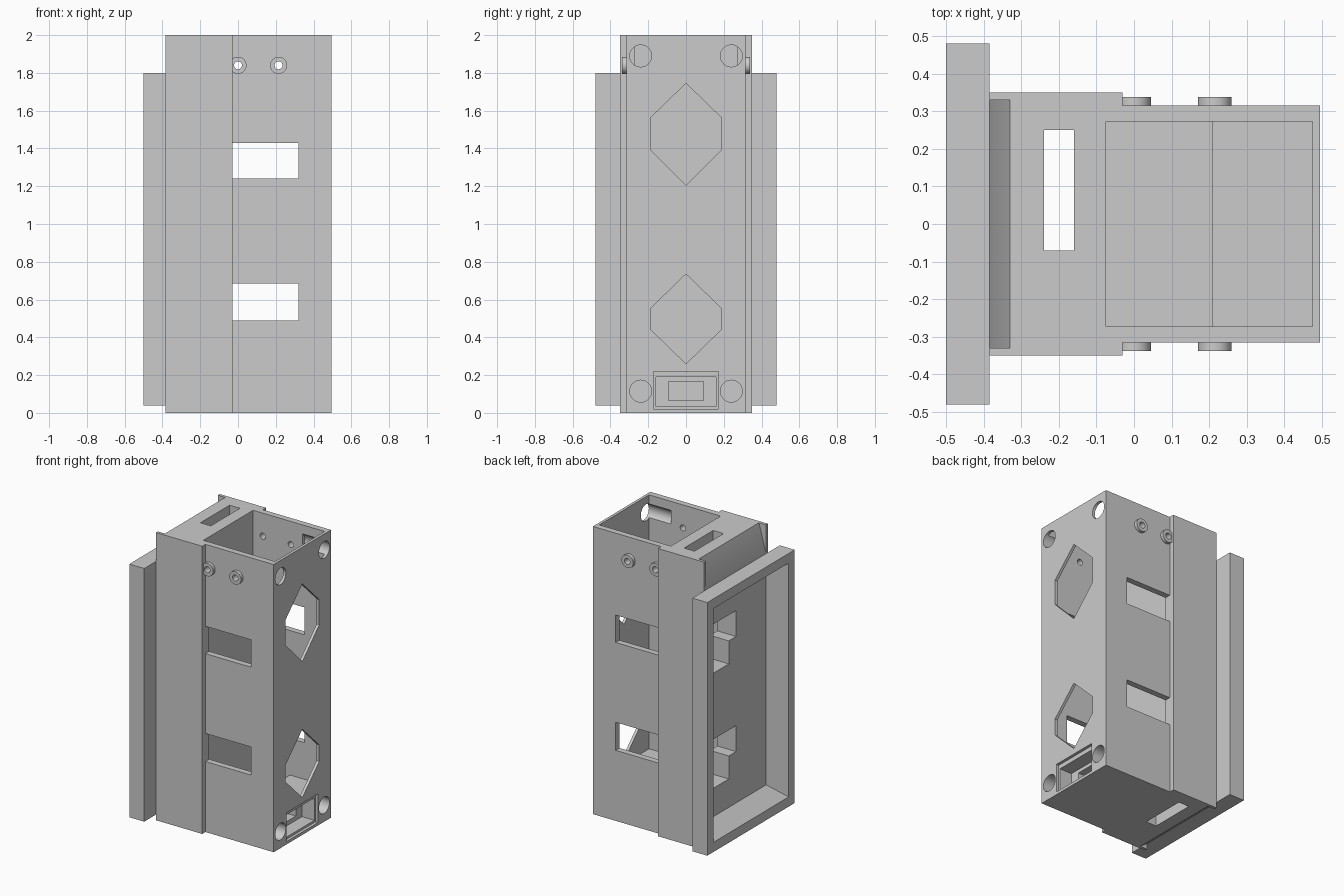
import bpy
import bmesh
from math import radians
from mathutils import Matrix, Vector

if "Cube" in bpy.data.objects:
    bpy.data.objects.remove(bpy.data.objects["Cube"], do_unlink=True)

grey = bpy.data.materials.new("plain grey")
grey.use_nodes = True
COLOUR = (0.6, 0.6, 0.6, 1)
grey.diffuse_color = COLOUR
grey.node_tree.nodes["Principled BSDF"].inputs["Base Color"].default_value = COLOUR


def make(name, bm):
    bmesh.ops.recalc_face_normals(bm, faces=bm.faces)
    mesh = bpy.data.meshes.new(name)
    bm.to_mesh(mesh)
    bm.free()
    mesh.materials.append(grey)
    obj = bpy.data.objects.new(name, mesh)
    bpy.context.scene.collection.objects.link(obj)
    return obj


def box(name, x, y, z):
    bm = bmesh.new()
    bmesh.ops.create_cube(bm, size=1)
    for v in bm.verts:
        v.co = Vector([(a + b) / 2 + c * (b - a) for c, (a, b) in zip(v.co, (x, y, z))])
    return make(name, bm)


def cylinder(name, centre, radius, length, axis):
    bm = bmesh.new()
    turn = Matrix.Rotation(radians(90), 4, "Y" if axis == "X" else "X")
    bmesh.ops.create_cone(bm, cap_ends=True, segments=40, radius1=radius, radius2=radius,
                          depth=length, matrix=Matrix.Translation(centre) @ turn)
    return make(name, bm)


def prism(name, points, offset):
    bm = bmesh.new()
    face = bm.faces.new([bm.verts.new(p) for p in points])
    new = bmesh.ops.extrude_face_region(bm, geom=[face])["geom"]
    bmesh.ops.translate(bm, vec=offset, verts=[g for g in new if isinstance(g, bmesh.types.BMVert)])
    return make(name, bm)


def combine(target, tools, operation="DIFFERENCE"):
    for tool in tools:
        mod = target.modifiers.new("cut", "BOOLEAN")
        mod.object, mod.operation, mod.solver = tool, operation, "EXACT"
        graph = bpy.context.evaluated_depsgraph_get()
        mesh = bpy.data.meshes.new_from_object(target.evaluated_get(graph))
        target.modifiers.clear()
        target.data = mesh
        bpy.data.objects.remove(tool, do_unlink=True)


# Main housing with the thicker rear section
housing = box("housing", (-0.1, 0.495), (-0.315, 0.315), (0, 2))
combine(housing, [box("rear_section", (-0.385, -0.03), (-0.35, 0.35), (0, 2))], "UNION")

# Open-topped compartment, stepped around the socket block
cuts = [box("compartment", (-0.075, 0.475), (-0.273, 0.273), (0.235, 2.1)),
        box("lower_compartment", (-0.075, 0.208), (-0.273, 0.273), (0.04, 0.3)),
        box("vertical_slot", (-0.24, -0.16), (-0.07, 0.25), (-0.1, 2.1))]

# Side windows
for low, high in ((1.24, 1.43), (0.49, 0.685)):
    cuts.append(box("window", (-0.03, 0.32), (-0.5, 0.5), (low, high)))

# Stretched hexagonal openings
for bottom, low, high, top in ((1.205, 1.39, 1.565, 1.745), (0.26, 0.44, 0.555, 0.735)):
    outline = [(0, bottom), (0.185, low), (0.185, high), (0, top), (-0.185, high), (-0.185, low)]
    cuts.append(prism("hexagon", [(0.4, y, z) for y, z in outline], (0.2, 0, 0)))

# Corner bores
for y in (-0.24, 0.24):
    for z in (0.115, 1.89):
        cuts.append(cylinder("corner_bore", (0.405, y, z), 0.058, 0.2, "X"))

# Socket recess, narrowing in steps
cuts += [box("socket_rim", (0.475, 0.6), (-0.172, 0.172), (0.02, 0.22)),
         box("socket_well", (0.38, 0.6), (-0.16, 0.16), (0.035, 0.19)),
         box("socket_passage", (0.15, 0.6), (-0.093, 0.093), (0.065, 0.165))]

# Hook openings in the rear wall
for top in (1.53, 0.73):
    cuts += [box("hook_opening", (-0.5, -0.2), (0, 0.25), (top - 0.18, top)),
             box("hook_neck", (-0.5, -0.2), (0.08, 0.25), (top - 0.34, top - 0.1))]

# Sloped relief above and below the rear frame
for edge, end in ((2, 1.8), (0, 0.04)):
    corner = [(-0.385, end), (-0.33, edge), (-0.33, edge * 1.1 - 0.1), (-0.5, edge * 1.1 - 0.1), (-0.5, end)]
    cuts.append(prism("relief", [(x, -0.33, z) for x, z in corner], (0, 0.66, 0)))
combine(housing, cuts)

# Screw bosses on both sides, with bores through the walls
for x in (0, 0.215):
    for side, label in ((-1, "front"), (1, "back")):
        boss = cylinder(label + "_screw_boss", (x, side * 0.3255, 1.84), 0.045, 0.025, "Y")
        combine(boss, [cylinder("boss_bore", (x, side * 0.32, 1.84), 0.021, 0.2, "Y")])
    combine(housing, [cylinder("wall_bore", (x, 0, 1.84), 0.021, 1, "Y")])

# Rear frame with an inward-tapering opening
frame = box("rear_frame", (-0.5, -0.385), (-0.48, 0.48), (0.04, 1.8))
bm = bmesh.new()
bmesh.ops.create_cube(bm, size=2)
for v in bm.verts:
    inner = v.co.x > 0
    v.co = (-0.375 if inner else -0.51,
            v.co.y * (0.323 if inner else 0.421),
            0.92 + v.co.z * (0.72 if inner else 0.82))
combine(frame, [make("taper", bm)])

# Keep the flat faces crisp and the round bores smooth
for obj in bpy.context.scene.objects:
    obj.select_set(obj.type == "MESH")
bpy.context.view_layer.objects.active = housing
bpy.ops.object.shade_smooth_by_angle(angle=radians(30))
